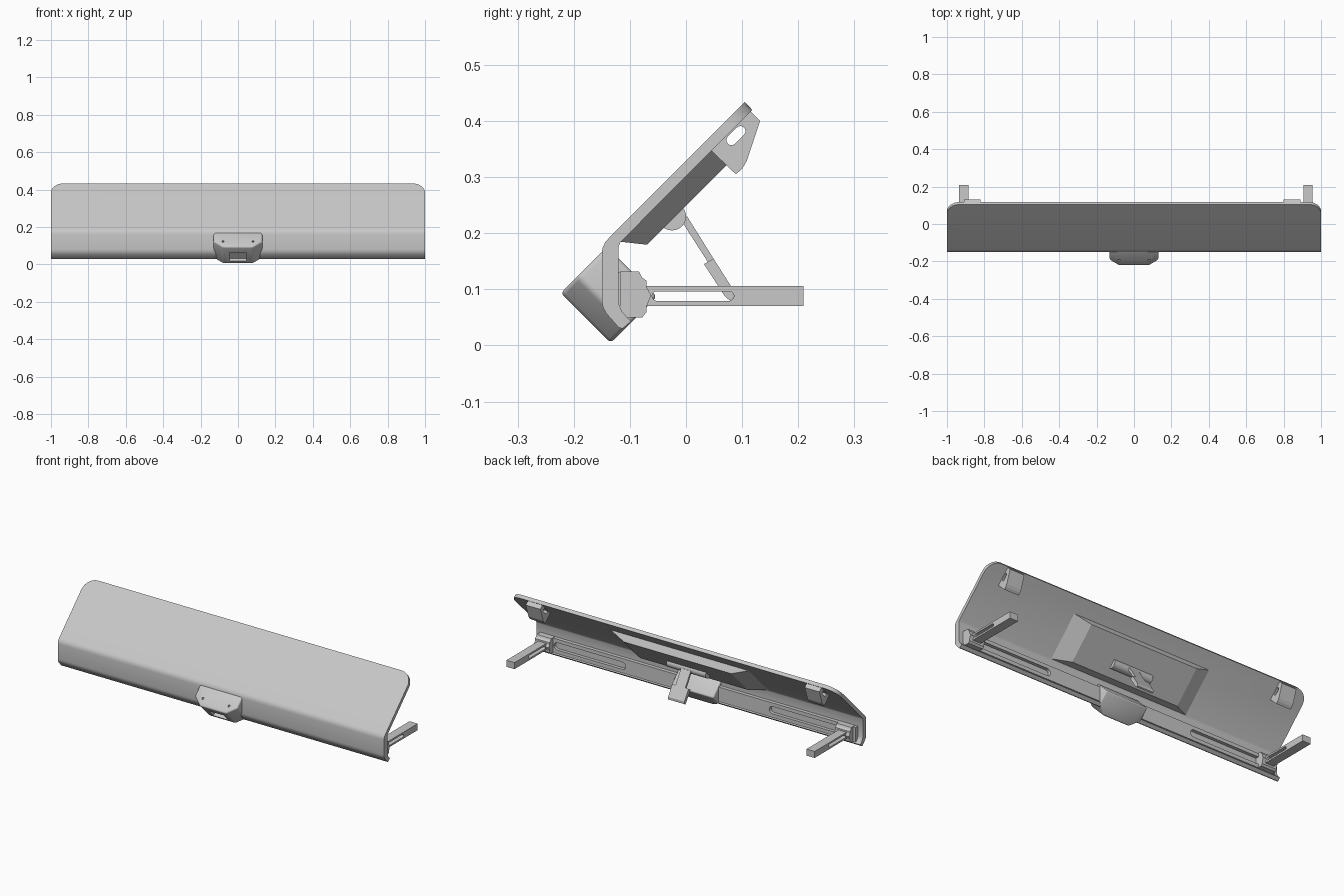
import bpy
import bmesh
import math
from mathutils import Vector

cube = bpy.data.objects.get("Cube")
if cube:
    bpy.data.objects.remove(cube, do_unlink=True)

# One plain grey for the whole model
grey = bpy.data.materials.new("light grey")
grey.use_nodes = True
colour = (0.58, 0.58, 0.58, 1)
grey.diffuse_color = colour
grey.node_tree.nodes["Principled BSDF"].inputs["Base Color"].default_value = colour

R = math.sqrt(0.5)


def along_x(u, v, w):
    """Side profile (y, z) extruded along x."""
    return Vector((w, u, v))


def on_slope(u, v, w):
    """Outline (x, up the slope) extruded along the 45 degree normal."""
    return Vector((u, (v - w) * R, (v + w) * R))


def prism(name, pts, lo, hi, place=along_x, top=None, tweak=None):
    """Closed prism between two matching outlines."""
    bm = bmesh.new()
    a = [bm.verts.new(place(u, v, lo)) for u, v in pts]
    b = [bm.verts.new(place(u, v, hi)) for u, v in (top or pts)]
    bm.faces.new(a)
    bm.faces.new(b)
    for i in range(len(a)):
        j = (i + 1) % len(a)
        bm.faces.new((a[i], a[j], b[j], b[i]))
    bmesh.ops.recalc_face_normals(bm, faces=bm.faces)
    if tweak:
        tweak(bm)
    mesh = bpy.data.meshes.new(name)
    bm.to_mesh(mesh)
    bm.free()
    mesh.materials.append(grey)
    obj = bpy.data.objects.new(name, mesh)
    bpy.context.collection.objects.link(obj)
    return obj


def rect(u0, u1, v0, v1):
    return [(u0, v0), (u1, v0), (u1, v1), (u0, v1)]


def slot(p, q, r, n=8):
    """Capsule outline around the line from p to q."""
    ang = math.atan2(q[1] - p[1], q[0] - p[0])
    out = []
    for c, start in ((q, ang - math.pi / 2), (p, ang + math.pi / 2)):
        for i in range(n + 1):
            t = start + math.pi * i / n
            out.append((c[0] + r * math.cos(t), c[1] + r * math.sin(t)))
    return out


def activate(obj):
    bpy.ops.object.select_all(action='DESELECT')
    obj.select_set(True)
    bpy.context.view_layer.objects.active = obj


def cut(obj, cutter):
    cutter.hide_render = True
    mod = obj.modifiers.new("cut", 'BOOLEAN')
    mod.operation = 'DIFFERENCE'
    mod.solver = 'EXACT'
    mod.object = cutter
    activate(obj)
    bpy.ops.object.modifier_apply(modifier=mod.name)
    bpy.data.objects.remove(cutter, do_unlink=True)


def smooth(obj):
    activate(obj)
    bpy.ops.object.shade_smooth_by_angle(angle=math.radians(35))


# Bent cover: sloping panel and upright lower wall in one sheet
def round_corners(bm):
    corners = [e for e in bm.edges
               if all(v.co.z > 0.41 for v in e.verts)
               and abs(e.verts[0].co.x - e.verts[1].co.x) < 0.01]
    corners = [e for e in corners if e.calc_length() > 0.015]
    bmesh.ops.bevel(bm, geom=corners, offset=0.07, segments=8,
                    profile=0.5, affect='EDGES')


cover = prism("cover", [
    (0.105, 0.434), (-0.136, 0.193), (-0.144, 0.184), (-0.149, 0.173), (-0.15, 0.162),
    (-0.15, 0.08), (-0.148, 0.068), (-0.142, 0.057), (-0.12, 0.032), (-0.113, 0.03),
    (-0.098, 0.043), (-0.114, 0.06), (-0.12, 0.075), (-0.12, 0.176), (-0.117, 0.184),
    (0.118, 0.42)], -1, 1, tweak=round_corners)
smooth(cover)

# Raised stiffener under the panel
prism("panel_stiffener", rect(-0.43, 0.43, 0.046, 0.295), 0.216, 0.176, on_slope,
      top=rect(-0.33, 0.33, 0.078, 0.283))

# Central latch housing, chamfered toward its lower end
housing = prism("latch_housing", [
    (-0.08, -0.092), (0.08, -0.092), (0.13, -0.05), (0.13, 0.025),
    (-0.13, 0.025), (-0.13, -0.05)], 0.098, 0.224, on_slope)
bevel = housing.modifiers.new("soft edges", 'BEVEL')
bevel.width = 0.008
bevel.segments = 3
activate(housing)
bpy.ops.object.modifier_apply(modifier=bevel.name)
cut(housing, prism("window_cutter", rect(-0.045, 0.045, -0.12, -0.075), 0.12, 0.18, on_slope))
for x in (-0.08, 0.08):
    cut(housing, prism("screw_cutter", slot((x, -0.05), (x, -0.0499), 0.006),
                       0.215, 0.24, on_slope))
smooth(housing)

# Support strut with its pivot
pivot = prism("strut_pivot", slot((-0.025, 0.23), (-0.0249, 0.23), 0.025, 12), -0.12, 0.12)
smooth(pivot)
prism("strut_upper", [(-0.01, 0.225), (0.002, 0.23), (0.052, 0.15), (0.042, 0.144)],
      -0.03, 0.03)
strut = prism("strut_lower", [(0.032, 0.145), (0.049, 0.155), (0.085, 0.098),
                              (0.085, 0.084), (0.078, 0.08), (0.069, 0.088)],
              -0.05, 0.05)

for side, label in ((1, "left"), (-1, "right")):
    # Back rail with a long rounded recess
    rail = prism(label + "_rail", rect(-0.122, -0.1, 0.05, 0.13),
                 *sorted((0.12 * side, 0.97 * side)))
    cutter = prism("rail_cutter", slot((0.46 * side, 0.09), (0.86 * side, 0.09), 0.02),
                   -0.118, -0.08, lambda u, v, w: Vector((u, w, v)))
    cut(rail, cutter)

    # End clamp
    mid = 0.93 if side > 0 else -0.91
    prism(label + "_clamp", [
        (-0.118, 0.132), (-0.084, 0.132), (-0.079, 0.122), (-0.07, 0.115), (-0.07, 0.103),
        (-0.062, 0.09), (-0.07, 0.07), (-0.07, 0.06), (-0.078, 0.05), (-0.118, 0.05)],
        mid - 0.045, mid + 0.045)

    # Slotted bar pointing backward
    bar = prism(label + "_bar", rect(-0.075, 0.209, 0.07, 0.106), mid - 0.025, mid + 0.025)
    cut(bar, prism("bar_cutter", slot((-0.052, 0.088), (0.077, 0.088), 0.0085),
                   mid - 0.1, mid + 0.1))

    # Hook tab under the panel's upper edge
    mid = 0.845 if side > 0 else -0.865
    tab = prism(label + "_tab", [
        (0.043, 0.349), (0.089, 0.305), (0.1, 0.315), (0.108, 0.328),
        (0.132, 0.4), (0.112, 0.42)], mid - 0.045, mid + 0.045)
    cut(tab, prism("tab_cutter", slot((0.081, 0.366), (0.097, 0.382), 0.009),
                   mid - 0.1, mid + 0.1))
